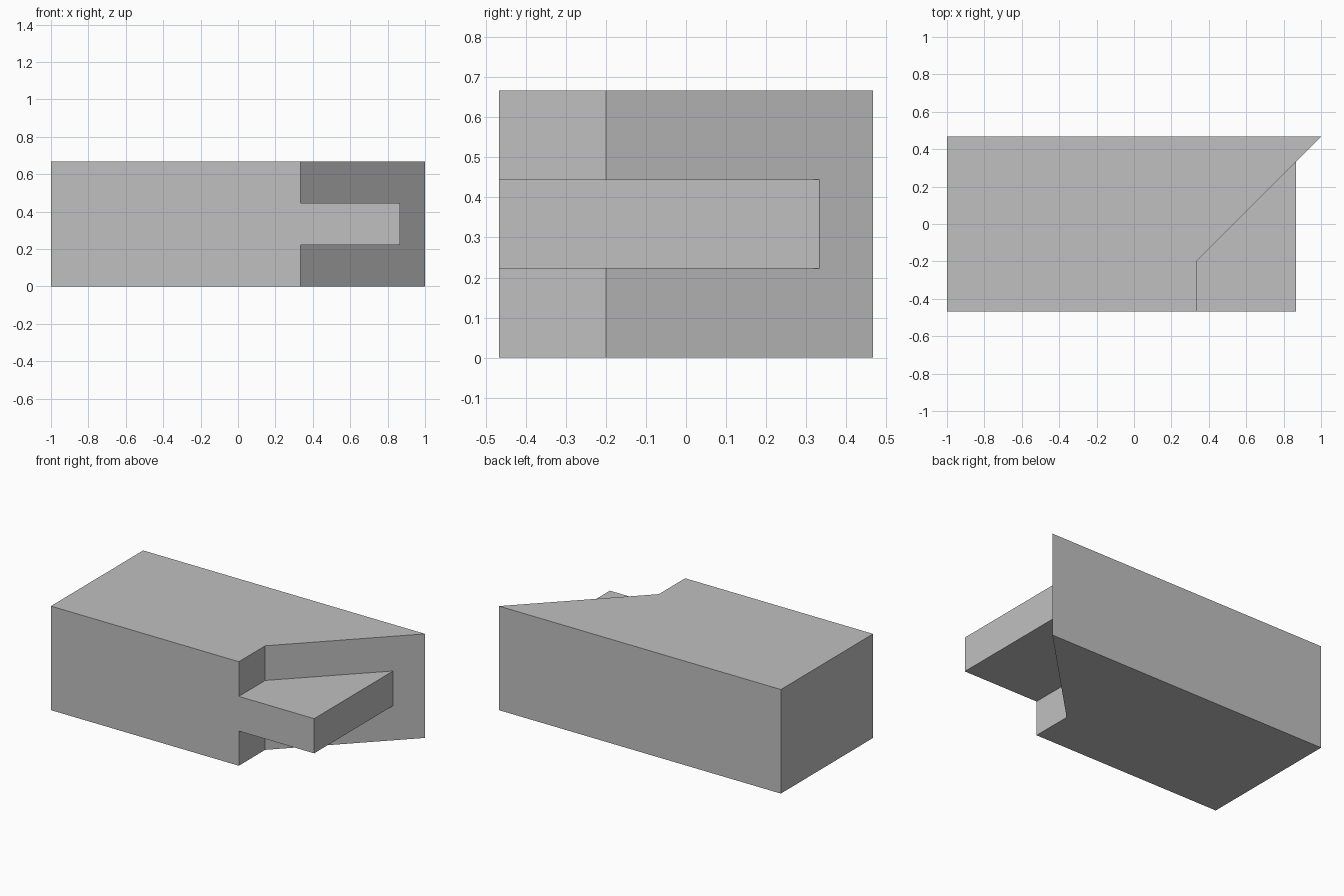
import bpy
import bmesh
import math

if "Cube" in bpy.data.objects:
    bpy.data.objects.remove(bpy.data.objects["Cube"], do_unlink=True)

HALF, DEPTH, HEIGHT = 1.0, 0.467, 0.667
NOTCH_X, NOTCH_Y = 0.333, -0.2       # inner corner of the mitred end
TONGUE_X, TONGUE_Y = 0.867, 0.333    # where the tongue meets the mitre
LEVELS = [0, HEIGHT / 3, HEIGHT * 2 / 3, HEIGHT]

back_left, front_left = (-HALF, DEPTH), (-HALF, -DEPTH)
tip = (HALF, DEPTH)
shoulder, notch = (NOTCH_X, -DEPTH), (NOTCH_X, NOTCH_Y)
tongue_front, tongue_back = (TONGUE_X, -DEPTH), (TONGUE_X, TONGUE_Y)

body = [back_left, front_left, shoulder, notch, tongue_back, tip]
tongue = [shoulder, tongue_front, tongue_back, notch]
joined = [back_left, front_left, shoulder, tongue_front, tongue_back, tip]

bm = bmesh.new()


def face(points):
    bm.faces.new([bm.verts.new(p) for p in points])


def walls(outline, low, high):
    for a, b in zip(outline, outline[1:] + outline[:1]):
        face([(*a, low), (*b, low), (*b, high), (*a, high)])


def cap(outline, z):
    face([(*p, z) for p in outline])


# Mitred body layers above and below the layer that carries the tongue
for outline, low, high in zip((body, joined, body), LEVELS, LEVELS[1:]):
    walls(outline, low, high)

# End faces of the body, and top and underside of the tongue
for z in (LEVELS[0], LEVELS[3]):
    cap(body, z)
for z in (LEVELS[1], LEVELS[2]):
    cap(tongue, z)

# Weld into one closed solid with clean flat faces
bmesh.ops.remove_doubles(bm, verts=bm.verts[:], dist=0.0001)
bmesh.ops.recalc_face_normals(bm, faces=bm.faces[:])
bmesh.ops.dissolve_limit(bm, angle_limit=math.radians(1),
                         verts=bm.verts[:], edges=bm.edges[:])

mesh = bpy.data.meshes.new("mitred_block_with_tongue")
bm.to_mesh(mesh)
bm.free()

# Plain grey finish
grey = bpy.data.materials.new("light_grey")
grey.use_nodes = True
colour = (0.53, 0.53, 0.53, 1)
grey.diffuse_color = colour
grey.node_tree.nodes["Principled BSDF"].inputs["Base Color"].default_value = colour
mesh.materials.append(grey)

block = bpy.data.objects.new("mitred_block_with_tongue", mesh)
bpy.context.collection.objects.link(block)
